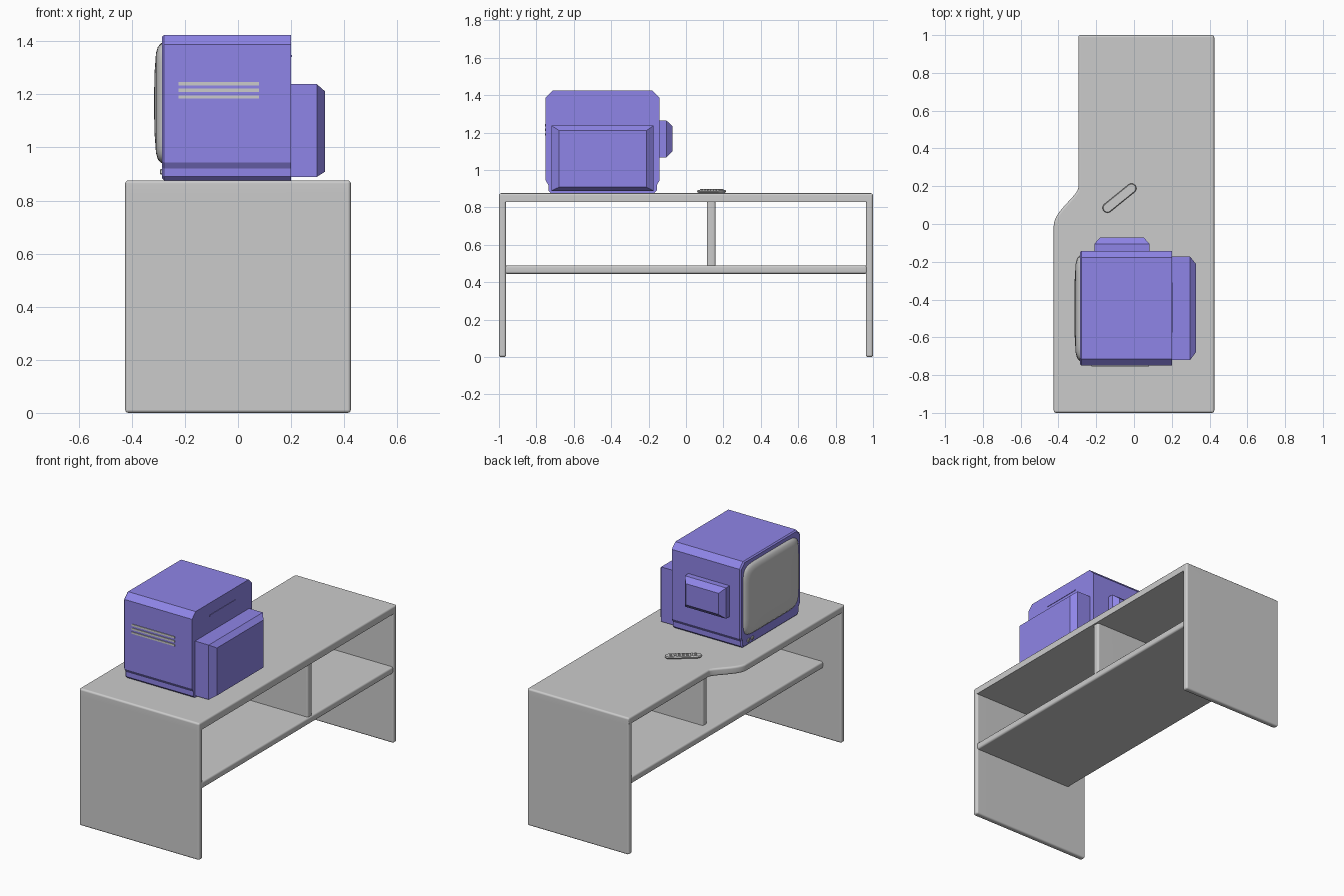
import bpy, bmesh, math
from mathutils import Matrix, Vector

if "Cube" in bpy.data.objects:
    bpy.data.objects.remove(bpy.data.objects["Cube"])


def material(name, rgb):
    m = bpy.data.materials.new(name)
    m.diffuse_color = (*rgb, 1)
    m.use_nodes = True
    m.node_tree.nodes["Principled BSDF"].inputs["Base Color"].default_value = m.diffuse_color
    return m


GREY = material("light grey", (0.60, 0.60, 0.60))
PURPLE = material("violet plastic", (0.28, 0.24, 0.82))


def loft(name, rings, mat, bevel=0, keep_sharp=None, segments=3, smooth=None):
    """Skin a list of equal rings, cap both ends, optionally bevel hard edges."""
    bm = bmesh.new()
    loops = [[bm.verts.new(p) for p in ring] for ring in rings]
    n = len(loops[0])
    for a, b in zip(loops, loops[1:]):
        for i in range(n):
            j = (i + 1) % n
            bm.faces.new((a[i], a[j], b[j], b[i]))
    bm.faces.new(loops[0])
    bm.faces.new(loops[-1])
    bmesh.ops.recalc_face_normals(bm, faces=bm.faces)
    if bevel:
        edges = [e for e in bm.edges if e.calc_face_angle(0) > 0.9
                 and not (keep_sharp and all(keep_sharp(v.co) for v in e.verts))]
        bmesh.ops.bevel(bm, geom=edges, offset=bevel, segments=segments,
                        profile=0.5, affect='EDGES', clamp_overlap=True)
    me = bpy.data.meshes.new(name)
    bm.to_mesh(me)
    bm.free()
    me.materials.append(mat)
    ob = bpy.data.objects.new(name, me)
    bpy.context.collection.objects.link(ob)
    if smooth:
        me.shade_smooth()
        me.set_sharp_from_angle(angle=math.radians(smooth))
        mod = ob.modifiers.new("even_normals", 'WEIGHTED_NORMAL')
        mod.keep_sharp = True
    return ob


def plate(outline, z):
    return [Vector((x, y, z)) for x, y in outline]


def rect(x0, x1, y0, y1):
    return [(x0, y0), (x1, y0), (x1, y1), (x0, y1)]


def board(name, outline, z0, z1, keep_sharp=None, bevel=0.012):
    return loft(name, [plate(outline, z0), plate(outline, z1)], GREY, bevel, keep_sharp, smooth=40)


def box(name, x, y, z, mat, bevel=0):
    return loft(name, [plate(rect(*x, *y), h) for h in z], mat, bevel, segments=1)


# ---- Table -------------------------------------------------------------
R, L, L2 = 0.425, -0.425, -0.295     # right edge, wide left edge, narrow left edge
s_curve = []
for i in range(13):
    t = i / 12
    s_curve.append((L2 + (L - L2) * (t * t * (3 - 2 * t)) ** 0.9, 0.19 - 0.20 * t ** 1.15))
top_outline = [(R, -1), (R, 1), (L2, 1)] + s_curve + [(L, -1)]
board("table_top", top_outline, 0.828, 0.876,
      lambda c: abs(c.y) > 0.99 and c.z < 0.84)
for name, y0, y1, left in (("front_end_panel", -1, -0.962, L), ("rear_end_panel", 0.962, 1, L2)):
    board(name, rect(left, R, y0, y1), 0, 0.85, lambda c: c.z > 0.84)
board("shelf", rect(L2, R - 0.003, -0.97, 0.97), 0.445, 0.49)
board("divider", rect(-0.23, R - 0.01, 0.112, 0.158), 0.475, 0.84)

# ---- Television body ---------------------------------------------------
YC = -0.446
half = [(0.275, 0.876), (0.29, 0.89), (0.29, 0.92), (0.304, 0.943), (0.304, 1.388), (0.268, 1.424)]
profile = half + [(-h, z) for h, z in reversed(half)]


def section(x, inset=0.0):
    k = 1 - inset / 0.3
    return [Vector((x, YC + h * k, 1.15 + (z - 1.15) * k)) for h, z in profile]


loft("television_body", [section(-0.286, 0.008), section(-0.278), section(0.2)], PURPLE)


# bulging screen
def screen_ring(x, hy, hz, n=40):
    pts = []
    for i in range(n):
        a = 2 * math.pi * (i + 0.5) / n
        c, s = math.cos(a), math.sin(a)
        pts.append(Vector((x, YC + hy * math.copysign(abs(c) ** 0.25, c),
                           1.167 + hz * math.copysign(abs(s) ** 0.25, s))))
    return pts


loft("screen", [screen_ring(*r) for r in (
    (-0.28, 0.28, 0.228), (-0.29, 0.278, 0.226), (-0.302, 0.262, 0.212),
    (-0.309, 0.235, 0.188), (-0.314, 0.15, 0.12), (-0.316, 0.05, 0.04))], GREY, smooth=60)


# rear tube housing, tapered at its outer face
def yz_rect(x, y0, y1, z0, z1):
    return [Vector((x, y, z)) for y, z in rect(y0, y1, z0, z1)]


housing = loft("rear_housing", [yz_rect(0.19, -0.72, -0.173, 0.889, 1.238),
                                yz_rect(0.297, -0.72, -0.173, 0.889, 1.238),
                                yz_rect(0.327, -0.68, -0.21, 0.908, 1.212)], PURPLE)


# side box, tapered outwards
def xz_rect(y, x0, x1, z0, z1):
    return [Vector((x, y, z)) for x, z in rect(x0, x1, z0, z1)]


loft("side_box", [xz_rect(-0.15, -0.21, 0.082, 1.068, 1.265),
                  xz_rect(-0.105, -0.21, 0.082, 1.068, 1.265),
                  xz_rect(-0.072, -0.18, 0.052, 1.1, 1.235)], PURPLE)

# vents on the front side, slot on the back, control knobs under the screen
for i, z in enumerate((1.19, 1.215, 1.24)):
    box(f"vent_{i + 1}", (-0.225, 0.08), (-0.754, -0.745), (z - 0.006, z + 0.006), GREY)
box("rear_slot", (0.195, 0.203), (-0.575, -0.31), (1.341, 1.348), PURPLE)
for i, y in enumerate((-0.22, -0.26)):
    box(f"control_knob_{i + 1}", (-0.294, -0.27), (y - 0.01, y + 0.01), (0.898, 0.918), GREY, 0.003)

# ---- Remote control ----------------------------------------------------
place = Matrix.Translation((-0.077, 0.137, 0.876)) @ Matrix.Rotation(math.radians(39), 4, 'Z')


def capsule(z, r, reach=0.082, n=10):
    pts = []
    for side in (1, -1):
        for i in range(n + 1):
            a = math.pi * (i / n - 0.5)
            pts.append(place @ Vector((side * (reach + r * math.cos(a)), side * r * math.sin(a), z)))
    return pts


loft("remote_control", [capsule(0, 0.016), capsule(0.006, 0.024), capsule(0.012, 0.026),
                        capsule(0.018, 0.022)], GREY, smooth=40)
for i in range(7):
    for j in (-1, 0, 1):
        x, y = -0.072 + i * 0.024, j * 0.013
        ring = rect(x - 0.007, x + 0.007, y - 0.004, y + 0.004)
        loft(f"remote_button_{i + 1}_{j + 2}",
             [[place @ p for p in plate(ring, h)] for h in (0.015, 0.022)], GREY)
